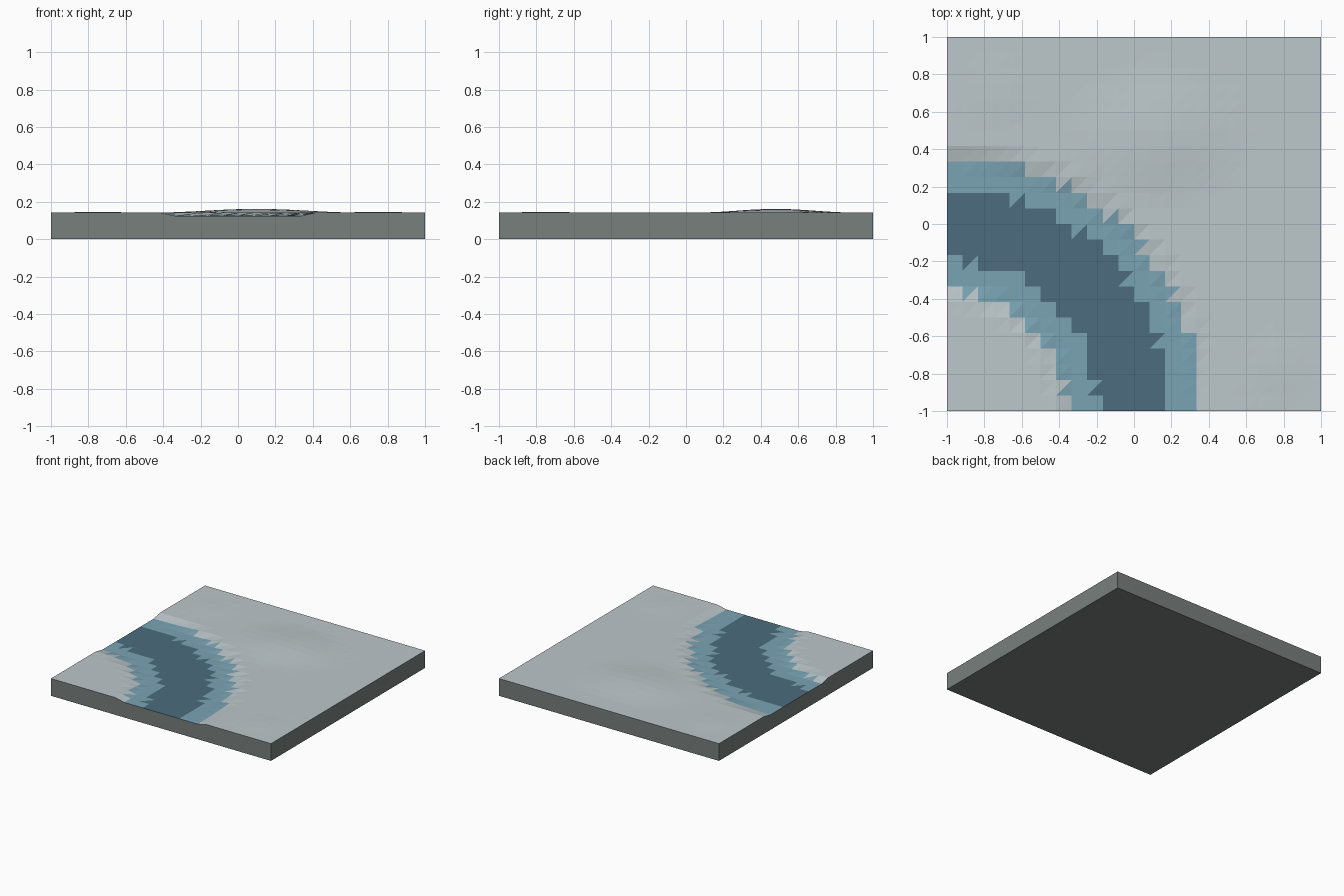
import bpy, bmesh, math

cube = bpy.data.objects.get("Cube")
if cube:
    bpy.data.objects.remove(cube)

CELLS = 24
GROUND, BED = 0.142, 0.124


def material(name, srgb):
    col = [((c / 255 + 0.055) / 1.055) ** 2.4 for c in srgb] + [1.0]
    m = bpy.data.materials.new(name)
    m.use_nodes = True
    m.diffuse_color = col
    bsdf = m.node_tree.nodes["Principled BSDF"]
    bsdf.inputs["Base Color"].default_value = col
    bsdf.inputs["Roughness"].default_value = 0.9
    return m


def make_object(name, bm, mats):
    bmesh.ops.recalc_face_normals(bm, faces=bm.faces)
    mesh = bpy.data.meshes.new(name)
    bm.to_mesh(mesh)
    bm.free()
    for m in mats:
        mesh.materials.append(m)
    obj = bpy.data.objects.new(name, mesh)
    bpy.context.collection.objects.link(obj)
    return obj


def from_river(x, y):
    # distance from the river's centre line, a quarter circle about one corner
    return abs(math.hypot(x + 1, y + 1) - 1)


def mound(x, y, cx, cy, rx, ry, h):
    r = math.hypot((x - cx) / rx, (y - cy) / ry)
    return h * (0.5 + 0.5 * math.cos(math.pi * r)) if r < 1 else 0


def height(x, y):
    bank = min(max((from_river(x, y) - 0.335) / 0.08, 0), 1)
    hills = (mound(x, y, 0.1, 0.48, 0.55, 0.42, 0.02)
             + mound(x, y, -0.75, 0.7, 0.24, 0.24, 0.004)
             + mound(x, y, 0.75, -0.75, 0.24, 0.24, 0.004))
    return BED + (GROUND - BED + hills) * bank


snow = material("pale snow", (188, 199, 202))
shallow = material("shallow water blue", (122, 164, 180))
deep = material("deep water blue", (76, 108, 126))
stone = material("grey stone", (120, 128, 125))

# Tile: triangulated top surface with a winding river bed
bm = bmesh.new()
step = 2 / CELLS
grid = []
for j in range(CELLS + 1):
    y = -1 + j * step
    grid.append([bm.verts.new((-1 + i * step, y, height(-1 + i * step, y)))
                 for i in range(CELLS + 1)])
for j in range(CELLS):
    for i in range(CELLS):
        a, b = grid[j][i], grid[j][i + 1]
        c, d = grid[j + 1][i + 1], grid[j + 1][i]
        for tri in ((a, b, c), (a, c, d)):
            f = bm.faces.new(tri)
            mid = f.calc_center_median()
            dist = from_river(mid.x, mid.y)
            f.material_index = 2 if dist < 0.192 else 1 if dist < 0.36 else 0

# Side walls follow the top edge down to the flat base
rim = [e for e in bm.edges if e.is_boundary]
ext = bmesh.ops.extrude_edge_only(bm, edges=rim)["geom"]
for v in ext:
    if isinstance(v, bmesh.types.BMVert):
        v.co.z = 0
for f in ext:
    if isinstance(f, bmesh.types.BMFace):
        f.material_index = 3
low = [e for e in bm.edges if e.is_boundary]
base = bmesh.ops.contextual_create(bm, geom=low)["faces"]
for f in base:
    f.material_index = 3
make_object("river_tile", bm, [snow, shallow, deep, stone])
